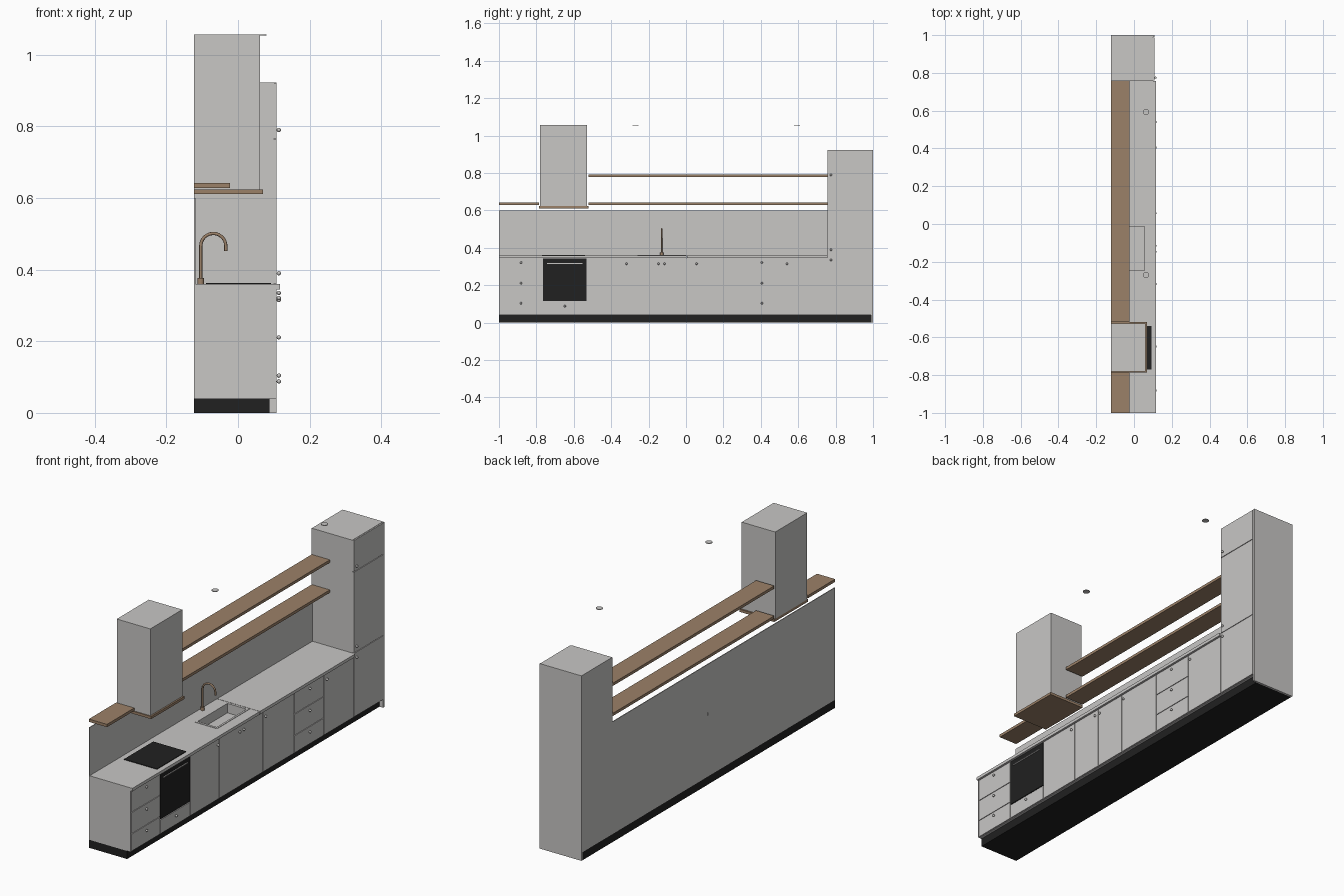
import bpy, math
from mathutils import Vector

cube = bpy.data.objects.get("Cube")
if cube:
    bpy.data.objects.remove(cube)


def material(name, rgb, rough=0.6):
    m = bpy.data.materials.new(name)
    m.use_nodes = True
    m.diffuse_color = (*rgb, 1)
    node = m.node_tree.nodes["Principled BSDF"]
    node.inputs["Base Color"].default_value = (*rgb, 1)
    node.inputs["Roughness"].default_value = rough
    return m


GREY = material("light grey", (0.58, 0.57, 0.56))
WOOD = material("warm wood", (0.33, 0.22, 0.14))
BLACK = material("black", (0.015, 0.015, 0.015))

BACK, FRONT, CARCASS = -0.123, 0.108, 0.101
TALL = 0.757          # where the tall cabinet begins
TOP = 0.36            # worktop surface
GAP = 0.0015


def box(name, x, y, z, mat):
    bpy.ops.mesh.primitive_cube_add(size=1)
    o = bpy.context.object
    o.name = name
    for v in o.data.vertices:
        v.co = Vector([(a + b) / 2 + c * (b - a) for (a, b), c in zip((x, y, z), v.co)])
    o.data.materials.append(mat)
    return o


def cylinder(name, loc, radius, depth, mat, sides=24):
    bpy.ops.mesh.primitive_cylinder_add(vertices=sides, radius=radius, depth=depth, location=loc)
    o = bpy.context.object
    o.name = name
    o.data.materials.append(mat)
    bpy.ops.object.shade_smooth_by_angle()
    return o


def front_panel(name, y0, y1, z0, z1, mat=GREY):
    return box(name, (CARCASS, FRONT), (y0 + GAP, y1 - GAP), (z0 + GAP, z1 - GAP), mat)


def knob(y, z):
    bpy.ops.mesh.primitive_uv_sphere_add(segments=16, ring_count=8, radius=0.006,
                                         location=(0.114, y, z))
    o = bpy.context.object
    o.name = "knob"
    o.data.materials.append(GREY)
    bpy.ops.object.shade_smooth()


# Carcasses and plinth
box("plinth", (BACK, 0.088), (-1, 0.99), (0, 0.04), BLACK)
base = box("base_carcass", (BACK, CARCASS), (-1, TALL), (0.04, 0.345), GREY)
box("base_end_panel", (CARCASS, FRONT), (-1, -0.996), (0.04, 0.345), GREY)
box("tall_carcass", (BACK, CARCASS), (TALL, 0.99), (0.04, 0.923), GREY)
box("tall_end_panel", (BACK, FRONT), (0.99, 1), (0, 0.923), GREY)

# Drawer stacks
drawer_levels = (0.04, 0.128, 0.235, 0.345)
for y0, y1 in ((-0.996, -0.767), (0.29, 0.521)):
    for z0, z1 in zip(drawer_levels, drawer_levels[1:]):
        front_panel("drawer_front", y0, y1, z0, z1)
        knob((y0 + y1) / 2, z1 - 0.024)

# Base doors, each with its knob position
doors = ((-0.53, -0.301, -0.318), (-0.301, -0.131, -0.147),
         (-0.131, 0.04, -0.115), (0.04, 0.29, 0.057), (0.521, TALL, 0.54))
for y0, y1, knob_y in doors:
    front_panel("base_door", y0, y1, 0.04, 0.345)
    knob(knob_y, 0.315)

# Tall cabinet doors
for z0, z1, knob_z in ((0.04, 0.36, 0.335), (0.36, 0.765, 0.39), (0.765, 0.923, 0.79)):
    front_panel("tall_door", TALL, 0.99, z0, z1)
    knob(0.775, knob_z)

# Oven with a bar handle and a drawer below
front_panel("oven_door", -0.767, -0.53, 0.113, 0.344, BLACK)
box("oven_handle", (FRONT, 0.112), (-0.743, -0.554), (0.313, 0.318), GREY)
front_panel("oven_drawer", -0.767, -0.53, 0.04, 0.112)
knob(-0.648, 0.088)

# Worktop in two lengths and the hob
worktop = box("worktop_left", (BACK, 0.117), (-1, 0.004), (0.345, TOP), GREY)
box("worktop_right", (BACK, 0.117), (0.006, TALL), (0.345, TOP), GREY)
box("hob", (-0.09, 0.092), (-0.77, -0.54), (TOP, TOP + 0.003), BLACK)

# Sink rim with the basin cut through rim, worktop and carcass
rim = box("sink_rim", (-0.06, 0.065), (-0.258, 0), (TOP, TOP + 0.002), GREY)
cutter = box("basin_cutter", (-0.05, 0.055), (-0.246, -0.012), (0.315, 0.4), GREY)
cutter.hide_render = True
for o in (rim, worktop, base):
    cut = o.modifiers.new("basin", 'BOOLEAN')
    cut.operation = 'DIFFERENCE'
    cut.object = cutter
    bpy.context.view_layer.objects.active = o
    bpy.ops.object.modifier_apply(modifier=cut.name)
bpy.data.objects.remove(cutter)

# Tap: round foot and a swan neck pipe
cylinder("tap_foot", (-0.104, -0.13, 0.368), 0.009, 0.016, WOOD)
radius, centre_x, centre_z = 0.035, -0.069, 0.466
path = [(-0.104, TOP)]
path += [(centre_x - radius * math.cos(math.pi * i / 16),
          centre_z + radius * math.sin(math.pi * i / 16)) for i in range(17)]
path.append((-0.034, 0.452))
curve = bpy.data.curves.new("tap_neck", 'CURVE')
curve.dimensions = '3D'
curve.bevel_depth = 0.0045
curve.bevel_resolution = 3
curve.use_fill_caps = True
spline = curve.splines.new('POLY')
spline.points.add(len(path) - 1)
for p, (x, z) in zip(spline.points, path):
    p.co = (x, -0.13, z, 1)
curve.materials.append(WOOD)
tap = bpy.data.objects.new("tap_neck", curve)
bpy.context.collection.objects.link(tap)

# Splashback and wooden shelves
box("splashback", (BACK, -0.119), (-1, TALL), (TOP, 0.6), GREY)
for y0, y1, z in ((-1, -0.785, 0.628), (-0.52, TALL, 0.628), (-0.52, TALL, 0.778)):
    box("shelf", (BACK, -0.023), (y0, y1), (z, z + 0.014), WOOD)

# Extractor hood with wooden base board
box("hood", (BACK, 0.062), (-0.78, -0.528), (0.624, 1.057), GREY)
box("hood_base", (BACK, 0.07), (-0.785, -0.52), (0.611, 0.624), WOOD)

# Ceiling spotlights
for y in (-0.27, 0.593):
    cylinder("ceiling_spot", (0.063, y, 1.0555), 0.016, 0.003, GREY)
